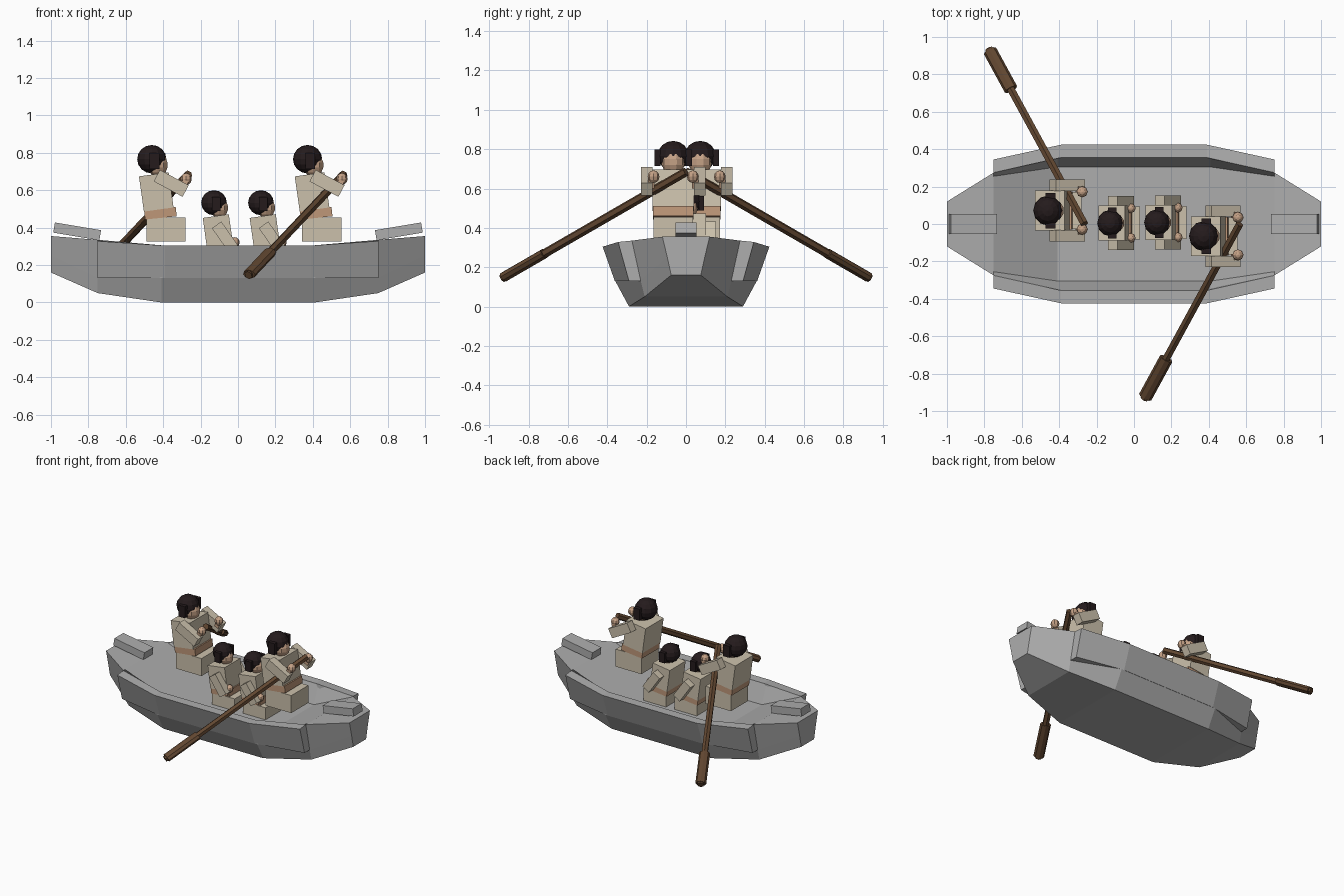
import bpy, bmesh, math
from mathutils import Matrix, Vector

if "Cube" in bpy.data.objects:
    bpy.data.objects.remove(bpy.data.objects["Cube"])


def material(name, rgb):
    m = bpy.data.materials.new(name)
    m.diffuse_color = (*rgb, 1)
    m.use_nodes = True
    m.node_tree.nodes["Principled BSDF"].inputs["Base Color"].default_value = m.diffuse_color
    return m


GREY = material("hull grey", (0.42, 0.42, 0.42))
CREAM = material("cream cloth", (0.60, 0.53, 0.41))
TAN = material("tan belt", (0.52, 0.31, 0.19))
SKIN = material("skin", (0.56, 0.36, 0.24))
HAIR = material("dark hair", (0.018, 0.011, 0.012))
WOOD = material("brown wood", (0.12, 0.062, 0.03))


def finish(bm, name, mat):
    bmesh.ops.remove_doubles(bm, verts=bm.verts, dist=1e-5)
    bmesh.ops.recalc_face_normals(bm, faces=bm.faces)
    me = bpy.data.meshes.new(name)
    bm.to_mesh(me)
    bm.free()
    me.materials.append(mat)
    ob = bpy.data.objects.new(name, me)
    bpy.context.collection.objects.link(ob)
    return ob


def box(name, mat, center, size, pitch=0, base=Matrix()):
    bm = bmesh.new()
    bmesh.ops.create_cube(bm, size=1)
    m = (base @ Matrix.Translation(center)
         @ Matrix.Rotation(math.radians(pitch), 4, 'Y') @ Matrix.Diagonal((*size, 1)))
    bm.transform(m)
    return finish(bm, name, mat)


def ball(name, mat, center, radii, segs, rings, base=Matrix()):
    bm = bmesh.new()
    bmesh.ops.create_uvsphere(bm, u_segments=segs, v_segments=rings, radius=1)
    bm.transform(base @ Matrix.Translation(center) @ Matrix.Diagonal((*radii, 1)))
    return finish(bm, name, mat)


def loft(name, mat, sections):
    """Skin closed rings of points and cap both ends."""
    bm = bmesh.new()
    rings = [[bm.verts.new(p) for p in s] for s in sections]
    n = len(rings[0])
    for a, b in zip(rings, rings[1:]):
        for i in range(n):
            j = (i + 1) % n
            bm.faces.new((a[i], a[j], b[j], b[i]))
    bm.faces.new(rings[0])
    bm.faces.new(rings[-1])
    return finish(bm, name, mat)


# Hull: half sections as (y, z) from keel edge over the rim to the deck
half = {
    1.00: [(0.075, 0.16), (0.095, 0.25), (0.12, 0.355), (0.10, 0.355)],
    0.75: [(0.21, 0.05), (0.23, 0.13), (0.275, 0.335), (0.255, 0.335)],
    0.41: [(0.29, 0.0), (0.36, 0.13), (0.355, 0.302), (0.305, 0.17)],
}


def ring(x):
    h = half[abs(x)]
    return [(x, y, z) for y, z in h] + [(x, -y, z) for y, z in reversed(h)]


loft("hull", GREY, [ring(x) for x in (-1.0, -0.75, -0.41, 0.41, 0.75, 1.0)])

# Side panels that stand proud of the hull towards both ends
panel = {
    0.75: [(0.23, 0.13), (0.29, 0.13), (0.345, 0.328), (0.275, 0.335)],
    0.39: [(0.355, 0.13), (0.362, 0.13), (0.424, 0.304), (0.355, 0.304)],
}
for side, s in (("left", 1), ("right", -1)):
    loft(side + "_side_panel", GREY,
         [[(x, s * y, z) for y, z in panel[abs(x)]] for x in (-0.75, -0.39, 0.39, 0.75)])

# Raised blocks on both end decks
for end, s in (("bow", 1), ("stern", -1)):
    box(end + "_block", GREY, (s * 0.86, 0, 0.38), (0.25, 0.105, 0.055), -9.5 * s)


def person(name, x, y, z, scale, arm, hand):
    """Seated figure facing +x; arm = (x, z, pitch), hand = (x, y, z)."""
    b = Matrix.Translation((x, y, z)) @ Matrix.Scale(scale, 4)
    box(name + "_legs", CREAM, (0.07, 0, 0.065), (0.21, 0.2, 0.13), 0, b)
    box(name + "_belt", TAN, (0.04, 0, 0.152), (0.17, 0.205, 0.05), -6, b)
    box(name + "_torso", CREAM, (0.018, 0, 0.266), (0.16, 0.212, 0.19), -8, b)
    ball(name + "_face", SKIN, (0.025, 0, 0.41), (0.057, 0.06, 0.065), 10, 7, b)
    ball(name + "_hair", HAIR, (-0.006, 0, 0.441), (0.078, 0.08, 0.076), 12, 8, b)
    for side, s in (("left", 1), ("right", -1)):
        box(f"{name}_{side}_hair_lock", HAIR, (0.008, s * 0.08, 0.432),
            (0.052, 0.03, 0.085), 0, b)
        box(f"{name}_{side}_arm", CREAM, (arm[0], s * 0.135, arm[1]),
            (0.175, 0.06, 0.07), arm[2], b)
        ball(f"{name}_{side}_hand", SKIN, (hand[0], s * hand[1], hand[2]),
             (0.03, 0.03, 0.032), 8, 6, b)
        # Short wrist joining arm and hand
        box(f"{name}_{side}_wrist", SKIN, (hand[0] - 0.012, s * (hand[1] + 0.012), hand[2] - 0.03),
            (0.032, 0.032, 0.05), 25, b)


# Two rowers and two passengers
row_arm, row_hand = (0.098, 0.312, 28), (0.178, 0.1, 0.335)
sit_arm, sit_hand = (0.06, 0.235, 55), (0.12, 0.09, 0.2)
person("rear_rower", -0.455, 0.072, 0.325, 1.0, row_arm, row_hand)
person("front_rower", 0.378, -0.065, 0.325, 1.0, row_arm, row_hand)
person("rear_passenger", -0.123, 0.005, 0.145, 0.88, sit_arm, sit_hand)
person("front_passenger", 0.128, 0.008, 0.145, 0.88, sit_arm, sit_hand)


# Oars: hexagonal shaft with a thicker blade at the outer end
def rod(name, a, b, width, depth, sides):
    a, b = Vector(a), Vector(b)
    d = b - a
    bm = bmesh.new()
    bmesh.ops.create_cone(bm, cap_ends=True, segments=sides, radius1=1, radius2=1, depth=1)
    bm.transform(Matrix.Translation((a + b) / 2) @ d.to_track_quat('Z', 'Y').to_matrix().to_4x4()
                 @ Matrix.Diagonal((width, depth, d.length, 1)))
    return finish(bm, name, WOOD)


for name, x, s in (("rear", -0.775, 1), ("front", 0.055, -1)):
    tip = Vector((x, s * 0.935, 0.145))
    grip = Vector((x + 0.51, 0, 0.685))
    rod(name + "_oar_shaft", tip, grip, 0.023, 0.023, 6)
    rod(name + "_oar_blade", tip + (grip - tip) * 0.01, tip + (grip - tip) * 0.23,
        0.037, 0.026, 8)
